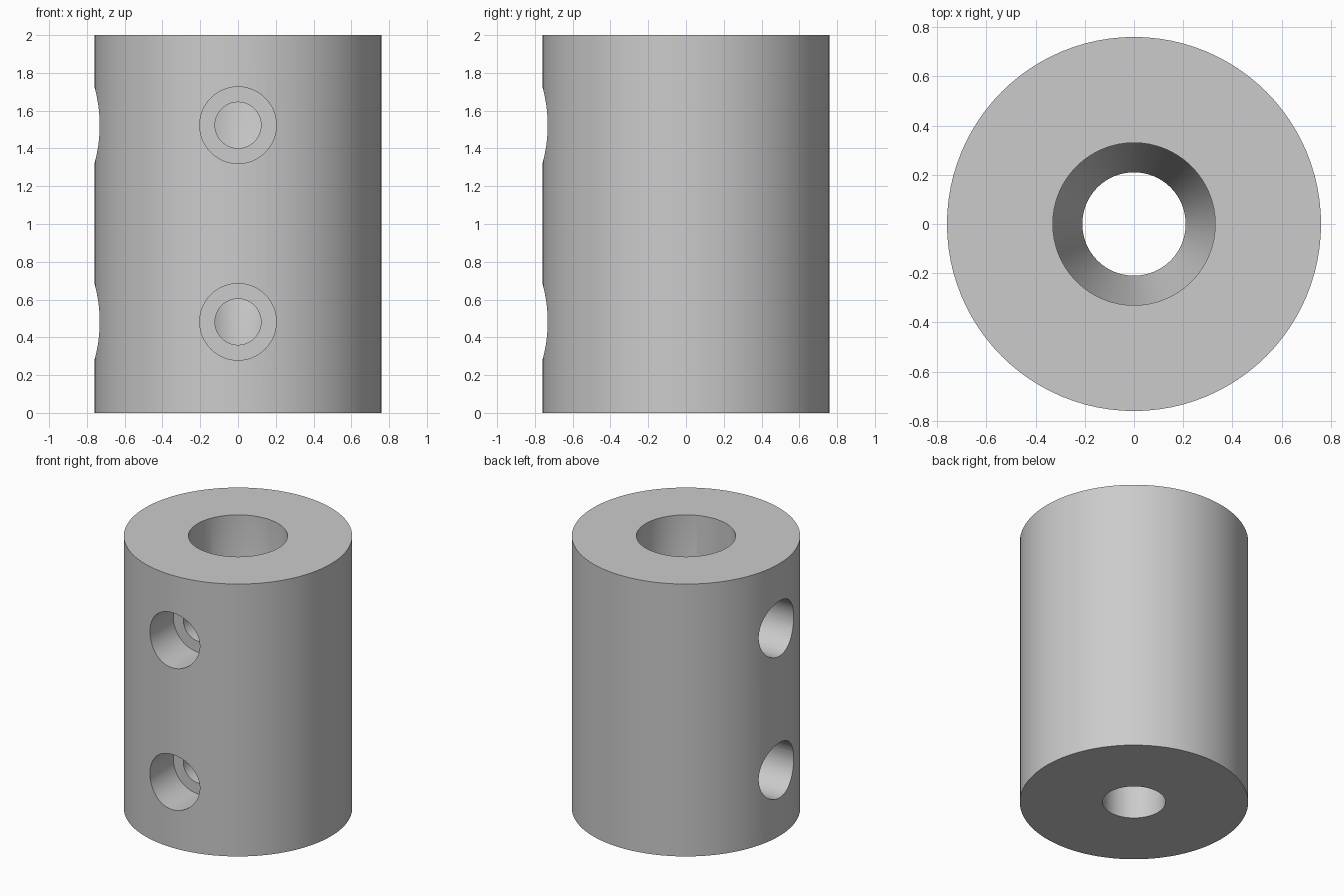
import bpy
import bmesh
import math
from mathutils import Matrix

cube = bpy.data.objects.get("Cube")
if cube:
    bpy.data.objects.remove(cube, do_unlink=True)

steel = bpy.data.materials.new("grey metal")
steel.use_nodes = True
GREY = (0.6, 0.6, 0.6, 1.0)
steel.diffuse_color = GREY
steel.node_tree.nodes["Principled BSDF"].inputs["Base Color"].default_value = GREY


def lathe(name, profile, sides, closed, matrix=Matrix()):
    """Revolve (radius, height) points about z into a solid."""
    bm = bmesh.new()
    rings = []
    for r, z in profile:
        ring = []
        for i in range(sides):
            a = 2 * math.pi * i / sides
            ring.append(bm.verts.new((r * math.cos(a), r * math.sin(a), z)))
        rings.append(ring)
    pairs = list(zip(rings, rings[1:]))
    if closed:
        pairs.append((rings[-1], rings[0]))
    else:
        bm.faces.new(rings[0])
        bm.faces.new(rings[-1])
    for low, high in pairs:
        for i in range(sides):
            j = (i + 1) % sides
            bm.faces.new((low[i], low[j], high[j], high[i]))
    bmesh.ops.recalc_face_normals(bm, faces=bm.faces)
    bm.transform(matrix)
    mesh = bpy.data.meshes.new(name)
    bm.to_mesh(mesh)
    bm.free()
    mesh.materials.append(steel)
    obj = bpy.data.objects.new(name, mesh)
    bpy.context.collection.objects.link(obj)
    return obj


# Sleeve: wide bore above, narrow bore below, tapered between
OUTER, WIDE, NARROW, HEIGHT = 0.76, 0.33, 0.21, 2.0
coupling = lathe("coupling_sleeve", [
    (OUTER, 0), (OUTER, HEIGHT), (WIDE, HEIGHT),
    (WIDE, 1.12), (NARROW, 0.88), (NARROW, 0)], 96, True)

# Counterbored screw holes on the front and the right side
screw_profile = [(0.203, 1.0), (0.203, 0.46), (0.122, 0.46), (0.122, 0.13)]
bpy.context.view_layer.objects.active = coupling
coupling.select_set(True)
for side, turn in (("front", 0), ("right", -math.pi / 2)):
    for level, z in (("lower", 0.482), ("upper", 1.523)):
        place = (Matrix.Translation((0, 0, z)) @ Matrix.Rotation(turn, 4, "Z")
                 @ Matrix.Rotation(math.pi / 2, 4, "X"))
        cutter = lathe(f"{side}_{level}_hole_cutter", screw_profile, 48, False, place)
        cutter.hide_render = True
        cut = coupling.modifiers.new("screw_hole", "BOOLEAN")
        cut.operation = "DIFFERENCE"
        cut.solver = "EXACT"
        cut.object = cutter
        bpy.ops.object.modifier_apply(modifier=cut.name)
        bpy.data.objects.remove(cutter, do_unlink=True)

# Smooth round walls, crisp rims
bpy.ops.object.shade_smooth_by_angle(angle=math.radians(30))
